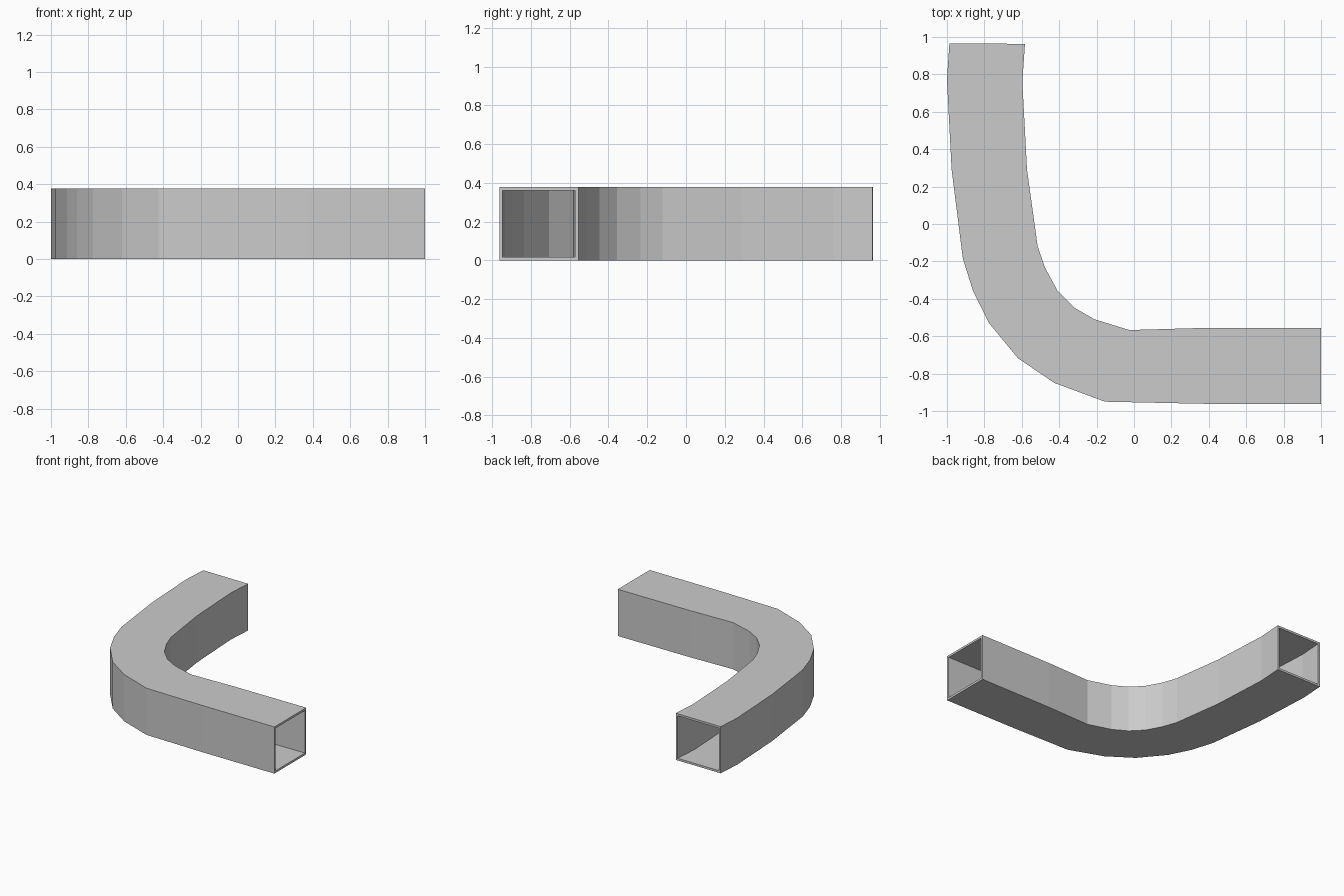
import bpy, bmesh
from mathutils import Vector

if "Cube" in bpy.data.objects:
    bpy.data.objects.remove(bpy.data.objects["Cube"])

HEIGHT, WALL = 0.378, 0.017

# Plan view stations: (outside of bend, inside of bend)
stations = [
    ((1, -0.963), (1, -0.555)),
    ((0.36, -0.961), (0.36, -0.556)),
    ((-0.155, -0.95), (-0.025, -0.567)),
    ((-0.425, -0.85), (-0.21, -0.51)),
    ((-0.62, -0.718), (-0.32, -0.447)),
    ((-0.775, -0.53), (-0.41, -0.355)),
    ((-0.86, -0.36), (-0.475, -0.235)),
    ((-0.915, -0.185), (-0.515, -0.12)),
    ((-0.975, 0.29), (-0.572, 0.29)),
    ((-1, 0.77), (-0.597, 0.76)),
    ((-0.987, 0.966), (-0.583, 0.963)),
]


def section(bm, a, b, z0, z1):
    """Rectangular loop of the duct across one station."""
    return [bm.verts.new((p.x, p.y, z)) for p, z in ((a, z0), (b, z0), (b, z1), (a, z1))]


def bridge(bm, r, s):
    for i in range(4):
        j = (i + 1) % 4
        bm.faces.new((r[i], r[j], s[j], s[i]))


bm = bmesh.new()
outer, inner = [], []
for a, b in stations:
    a, b = Vector(a), Vector(b)
    inset = (b - a).normalized() * WALL
    outer.append(section(bm, a, b, 0, HEIGHT))
    inner.append(section(bm, a + inset, b - inset, WALL, HEIGHT - WALL))

# Outer skin, inner skin and the open end rims
for loops in (outer, inner):
    for r, s in zip(loops, loops[1:]):
        bridge(bm, r, s)
for k in (0, -1):
    bridge(bm, outer[k], inner[k])
bmesh.ops.recalc_face_normals(bm, faces=bm.faces)

mesh = bpy.data.meshes.new("bent_square_duct")
bm.to_mesh(mesh)
bm.free()
bpy.context.collection.objects.link(bpy.data.objects.new("bent_square_duct", mesh))
